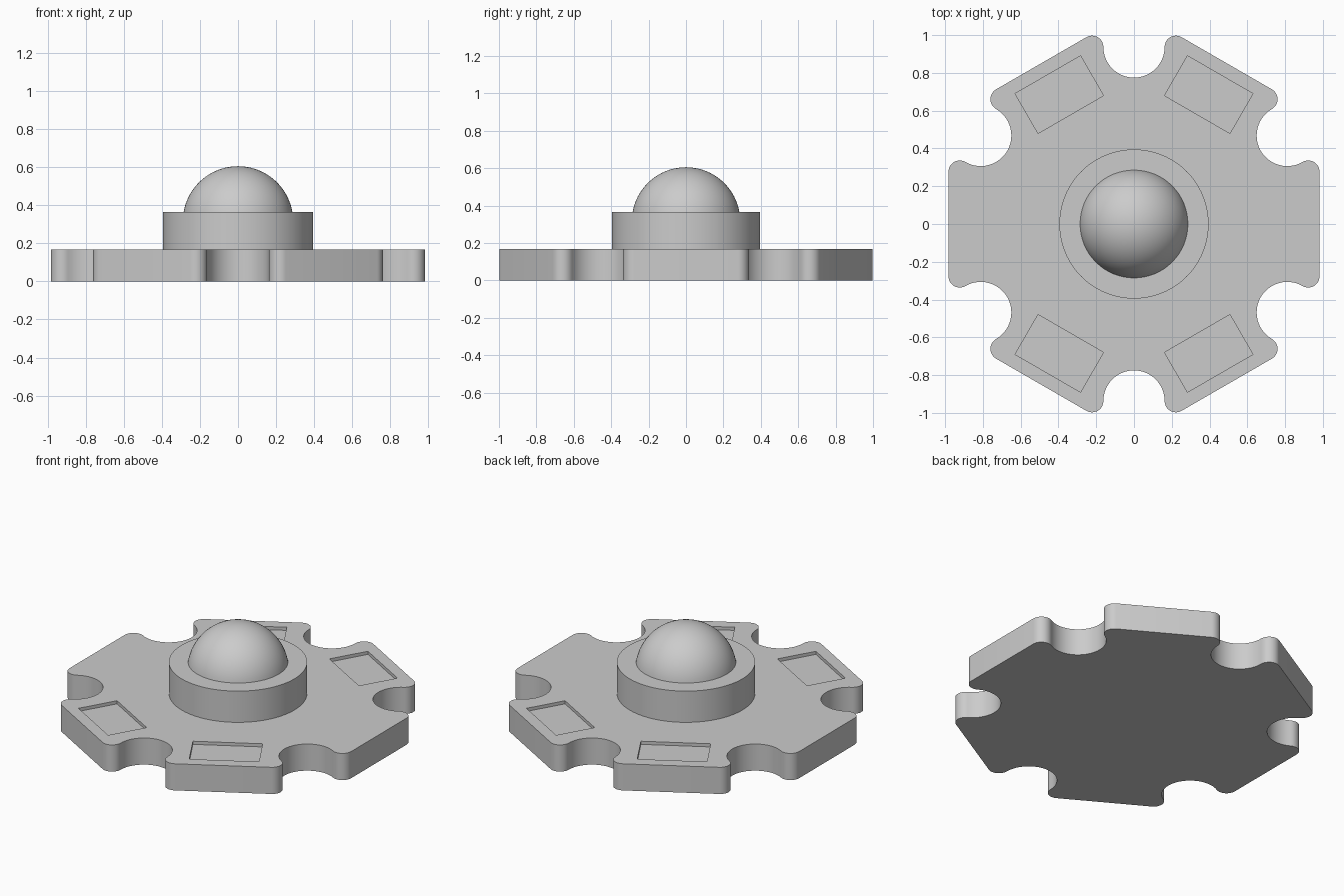
import bpy, bmesh
from math import sin, cos, radians
from mathutils import Matrix, Vector

cube = bpy.data.objects.get("Cube")
if cube:
    bpy.data.objects.remove(cube, do_unlink=True)

PLATE_TOP, COLLAR_TOP = 0.168, 0.365
NOTCH_Y, NOTCH_R = 0.937, 0.162
LIP_X, LIP_R = 0.222, 0.06
DOME_R, DOME_Z = 0.29, 0.315
PAD_DEPTH = 0.02

grey = bpy.data.materials.new("light grey")
grey.use_nodes = True
colour = (0.6, 0.6, 0.6, 1)
grey.diffuse_color = colour
grey.node_tree.nodes["Principled BSDF"].inputs["Base Color"].default_value = colour


def finish(name, bm):
    """Turn a bmesh into a smooth-shaded object with sharp edges kept."""
    bmesh.ops.recalc_face_normals(bm, faces=bm.faces[:])
    mesh = bpy.data.meshes.new(name)
    bm.to_mesh(mesh)
    bm.free()
    mesh.materials.append(grey)
    obj = bpy.data.objects.new(name, mesh)
    bpy.context.collection.objects.link(obj)
    return obj


def smooth(obj):
    bpy.ops.object.select_all(action='DESELECT')
    obj.select_set(True)
    bpy.context.view_layer.objects.active = obj
    bpy.ops.object.shade_smooth_by_angle(angle=radians(30))


def arc(cx, cy, r, start, end, steps):
    angles = [radians(start + (end - start) * i / steps) for i in range(steps + 1)]
    return [Vector((cx + r * cos(a), cy + r * sin(a), 0)) for a in angles]


# Hexagonal plate: one notched corner with rounded lips, repeated six times
corner = arc(LIP_X, NOTCH_Y, LIP_R, 60, 180, 12)
corner += arc(0, NOTCH_Y, NOTCH_R, 0, -180, 28)[1:-1]
corner += arc(-LIP_X, NOTCH_Y, LIP_R, 0, 120, 12)
outline = [Matrix.Rotation(radians(60 * k), 3, 'Z') @ p for k in range(6) for p in corner]
bm = bmesh.new()
base = bm.faces.new([bm.verts.new(p) for p in outline])
top = bmesh.ops.extrude_face_region(bm, geom=[base], use_keep_orig=True)
bmesh.ops.translate(bm, vec=(0, 0, PLATE_TOP),
                    verts=[v for v in top["geom"] if isinstance(v, bmesh.types.BMVert)])
plate = finish("star_plate", bm)

# Four rectangular contact recesses
bm = bmesh.new()
for angle in (60, 120, 240, 300):
    m = (Matrix.Rotation(radians(angle), 4, 'Z')
         @ Matrix.Translation((0.791, 0, PLATE_TOP))
         @ Matrix.Diagonal((0.243, 0.4, 2 * PAD_DEPTH, 1)))
    bmesh.ops.create_cube(bm, size=1, matrix=m)
cutter = finish("pad_cutter", bm)
cutter.hide_render = True
cut = plate.modifiers.new("pad_recesses", 'BOOLEAN')
cut.operation, cut.solver, cut.object = 'DIFFERENCE', 'EXACT', cutter
bpy.context.view_layer.objects.active = plate
bpy.ops.object.modifier_apply(modifier=cut.name)
bpy.data.objects.remove(cutter, do_unlink=True)
smooth(plate)

# Round collar
bm = bmesh.new()
bmesh.ops.create_cone(bm, cap_ends=True, segments=96, radius1=0.395, radius2=0.395,
                      depth=COLLAR_TOP - PLATE_TOP,
                      matrix=Matrix.Translation((0, 0, (COLLAR_TOP + PLATE_TOP) / 2)))
smooth(finish("collar", bm))

# Domed lens, trimmed where it meets the collar
bm = bmesh.new()
bmesh.ops.create_uvsphere(bm, u_segments=64, v_segments=40, radius=DOME_R,
                          matrix=Matrix.Translation((0, 0, DOME_Z)))
bmesh.ops.bisect_plane(bm, geom=bm.verts[:] + bm.edges[:] + bm.faces[:],
                       plane_co=(0, 0, COLLAR_TOP), plane_no=(0, 0, 1), clear_inner=True)
bmesh.ops.holes_fill(bm, edges=[e for e in bm.edges if e.is_boundary], sides=0)
smooth(finish("lens_dome", bm))
